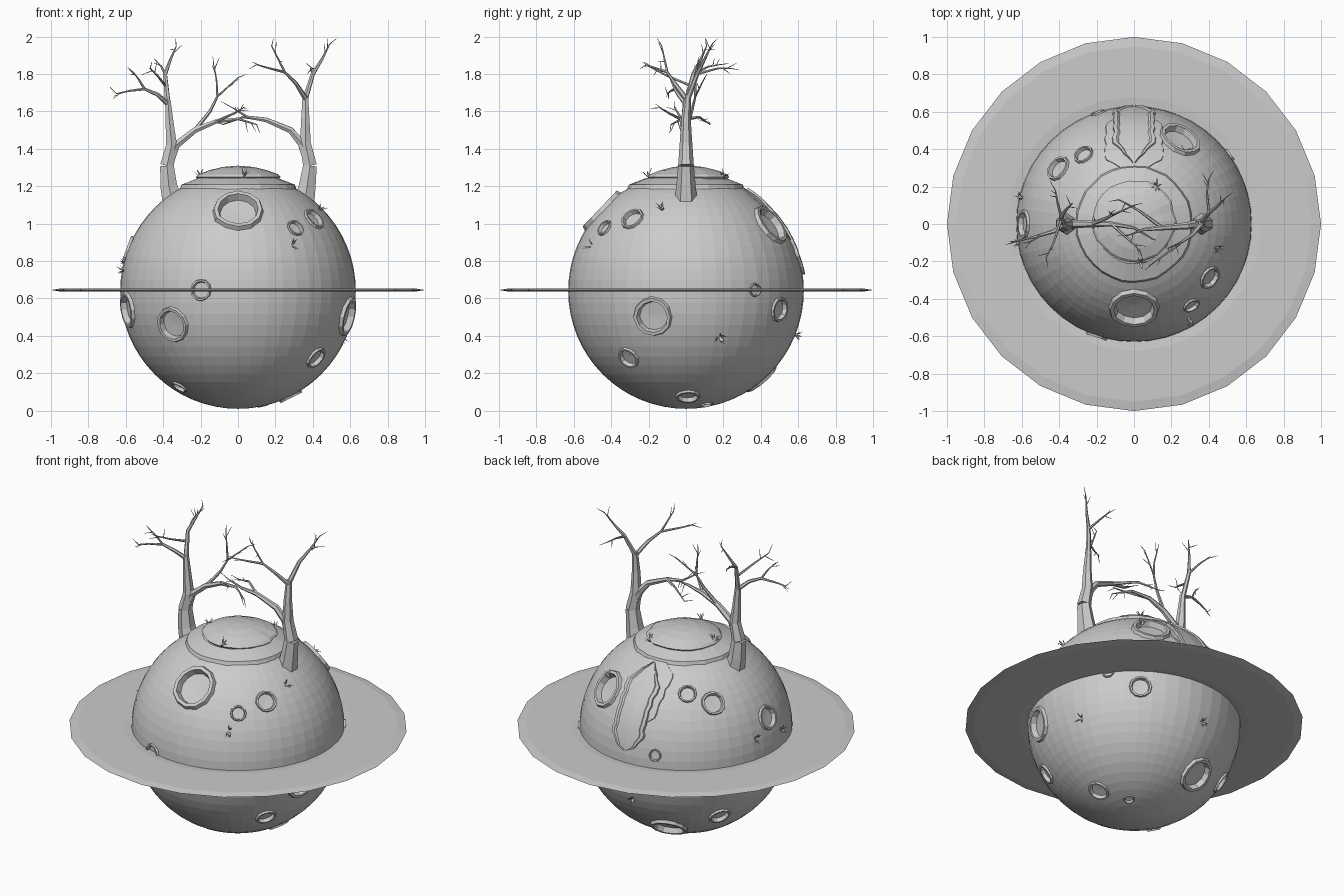
import bpy, bmesh, math, random
from mathutils import Vector, Matrix

random.seed(4)
if "Cube" in bpy.data.objects:
    bpy.data.objects.remove(bpy.data.objects["Cube"], do_unlink=True)

CENTRE = Vector((0, 0, 0.64))
RADIUS = 0.63

stone = bpy.data.materials.new("stone_grey")
stone.use_nodes = True
stone.diffuse_color = (0.6, 0.6, 0.6, 1)
stone.node_tree.nodes["Principled BSDF"].inputs["Base Color"].default_value = (0.6, 0.6, 0.6, 1)


def finish(name, bm, fix=True):
    """Turn a bmesh into a named object."""
    if fix:
        bmesh.ops.recalc_face_normals(bm, faces=bm.faces[:])
    mesh = bpy.data.meshes.new(name)
    bm.to_mesh(mesh)
    bm.free()
    mesh.materials.append(stone)
    ob = bpy.data.objects.new(name, mesh)
    bpy.context.collection.objects.link(ob)
    return ob


def lathe(bm, profile, sides, matrix=Matrix(), jitter=0.0):
    """Spin (radius, height) pairs about the local z axis."""
    wobble = [1 + random.uniform(-jitter, jitter) for _ in range(sides)]
    rows = []
    for r, z in profile:
        if r == 0:
            rows.append([bm.verts.new(matrix @ Vector((0, 0, z)))] * sides)
            continue
        rows.append([bm.verts.new(matrix @ Vector((
            r * w * math.cos(math.tau * i / sides),
            r * w * math.sin(math.tau * i / sides), z)))
            for i, w in enumerate(wobble)])
    for a, b in zip(rows, rows[1:]):
        for i in range(sides):
            j = (i + 1) % sides
            corners = list(dict.fromkeys((a[i], a[j], b[j], b[i])))
            bm.faces.new(corners)


def on_surface(p):
    """Matrix at the planet surface below p, local z pointing outward."""
    n = (Vector(p) - CENTRE).normalized()
    return Matrix.Translation(CENTRE + n * RADIUS) @ n.to_track_quat('Z', 'Y').to_matrix().to_4x4()


# Crater places and outer radii
craters = [
    ((0, -0.45, 1.07), 0.14), ((-0.35, -0.49, 0.46), 0.1), ((0.41, -0.29, 1.03), 0.068),
    ((0.31, -0.44, 0.98), 0.05), ((-0.2, -0.6, 0.645), 0.06), ((-0.59, -0.19, 0.54), 0.1),
    ((0.59, -0.18, 0.5), 0.11), ((0.42, -0.31, 0.28), 0.065), ((-0.31, -0.19, 0.13), 0.045),
    ((0.37, 0.5, 0.54), 0.07), ((0.51, 0.37, 0.645), 0.038), ((0.28, 0.01, 0.08), 0.068),
    ((0.13, 0.11, 0.04), 0.035), ((0.25, 0.46, 1.0), 0.12), ((-0.41, 0.3, 1.02), 0.075),
    ((-0.27, 0.37, 1.07), 0.057), ((-0.59, 0, 0.86), 0.08), ((-0.19, 0.59, 0.73), 0.04),
    ((-0.15, 0.39, 0.18), 0.115), ((-0.44, 0.28, 0.28), 0.07)]

# Planet body with crater holes cut out
bm = bmesh.new()
bmesh.ops.create_uvsphere(bm, u_segments=48, v_segments=32, radius=RADIUS,
                          matrix=Matrix.Translation(CENTRE))
planet = finish("planet", bm)
bm = bmesh.new()
for place, r in craters:
    lathe(bm, [(0, -0.5 * r), (0.82 * r, -0.5 * r), (0.82 * r, 0.05), (0, 0.05)], 12, on_surface(place))
cutter = finish("crater_cutter", bm)
cutter.hide_render = True
cut = planet.modifiers.new("craters", 'BOOLEAN')
cut.operation, cut.solver, cut.object = 'DIFFERENCE', 'EXACT', cutter
bpy.context.view_layer.update()
holed = bpy.data.meshes.new_from_object(planet.evaluated_get(bpy.context.evaluated_depsgraph_get()))
planet.modifiers.clear()
planet.data = holed
bpy.data.objects.remove(cutter, do_unlink=True)

# Crater rims and floors
bm = bmesh.new()
for place, r in craters:
    drop = r * r / (2 * RADIUS)
    lathe(bm, [(r, -drop - 0.008), (0.93 * r, 0.008), (0.78 * r, 0.008),
               (0.7 * r, -0.22 * r), (0, -0.25 * r)], 12, on_surface(place), 0.03)
finish("crater_rims", bm)

# Flat ring around the planet
bm = bmesh.new()
lathe(bm, [(0.6, 0), (0.68, 0.008), (0.95, 0.008), (1, 0), (0.95, -0.008), (0.68, -0.008), (0.6, 0)],
      24, Matrix.Translation((0, 0, 0.645)))
finish("ring", bm)

# Summit: a shallow terrace and a raised cap
bm = bmesh.new()
lathe(bm, [(0.315, 1.18), (0.305, 1.208), (0.21, 1.245)], 32, jitter=0.01)
finish("summit_terrace", bm)
bm = bmesh.new()
lathe(bm, [(0.205, 1.23), (0.222, 1.25), (0.21, 1.263), (0.15, 1.286), (0.08, 1.303), (0, 1.31)],
      26, Matrix.Translation((0, 0.015, 0)), 0.03)
finish("summit_cap", bm)


def strip(name, top, bottom, width, columns, rows, jitter):
    """Sheet lying down the back of the planet, pointed above and round below."""
    bm = bmesh.new()
    grid = []
    for i in range(rows + 1):
        t = i / rows
        angle = math.radians(top + (bottom - top) * t)
        w = width * min(1, 0.05 + t * 4, 0.05 + math.sqrt(max(0, 1 - t) * 5))
        w *= 1 + random.uniform(-jitter, jitter)
        row = []
        for side, lift in columns:
            x = side * w
            flat = math.sqrt(RADIUS ** 2 - x * x)
            d = Vector((x, flat * math.cos(angle), flat * math.sin(angle)))
            row.append(bm.verts.new(CENTRE + d.normalized() * (RADIUS + lift)))
        grid.append(row)
    for a, b in zip(grid, grid[1:]):
        for j in range(len(columns) - 1):
            bm.faces.new((a[j], a[j + 1], b[j + 1], b[j]))
    return finish(name, bm)


# Stream bed on the back, with its low banks
half = [(-1, -0.012), (-0.93, 0.014), (-0.76, 0.014), (-0.68, 0.005)]
strip("stream_bed", 59, 8, 0.115, half + [(0, 0.005)] + [(-s, h) for s, h in reversed(half)], 28, 0.06)
strip("stream_banks", 66, 22, 0.16,
      [(-1, -0.008), (-0.95, 0.004), (-0.4, 0.004), (0.4, 0.004), (0.95, 0.004), (1, -0.008)], 18, 0.04)


def branch(curve, points, r0, r1, twigs=0):
    """Tapered limb through the points, with small twigs at its tip."""
    points = [Vector(p) for p in points]
    spline = curve.splines.new('POLY')
    spline.use_smooth = False
    spline.points.add(len(points) - 1)
    for i, p in enumerate(points):
        spline.points[i].co = (*p, 1)
        spline.points[i].radius = r0 + (r1 - r0) * i / (len(points) - 1)
    along = (points[-1] - points[-2]).normalized()
    for k in range(twigs):
        start = points[-1].lerp(points[-2], 0.3 * k)
        lean = Vector([random.uniform(-0.8, 0.8) for _ in range(3)])
        tip = start + (along + lean).normalized() * random.uniform(0.04, 0.07)
        tip.z = min(tip.z, 1.99)
        branch(curve, [start, tip], r1, 0.001)


def tree(name, trunk, limbs):
    curve = bpy.data.curves.new(name, 'CURVE')
    curve.dimensions = '3D'
    curve.bevel_depth, curve.bevel_resolution, curve.use_fill_caps = 1, 1, True
    branch(curve, trunk[:3], 0.062, 0.042)
    branch(curve, trunk[2:], 0.042, 0.017)
    for points, r0 in limbs:
        branch(curve, points, r0, 0.003, 3)
    temp = bpy.data.objects.new(name + "_path", curve)
    bpy.context.collection.objects.link(temp)
    bpy.context.view_layer.update()
    mesh = bpy.data.meshes.new_from_object(temp.evaluated_get(bpy.context.evaluated_depsgraph_get()))
    bpy.data.objects.remove(temp, do_unlink=True)
    mesh.materials.clear()
    mesh.materials.append(stone)
    bpy.context.collection.objects.link(bpy.data.objects.new(name, mesh))


# The two bare trees, whose inner limbs meet in an arch
tree("left_tree",
     [(0.355, 0, 1.12), (0.37, 0, 1.2), (0.385, 0, 1.31), (0.36, 0, 1.43), (0.36, 0, 1.56), (0.36, 0.01, 1.69)],
     [([(0.38, 0, 1.32), (0.34, 0, 1.43), (0.28, -0.01, 1.5), (0.15, -0.02, 1.555), (0.05, -0.03, 1.57), (-0.03, -0.06, 1.62)], 0.03),
      ([(0.15, -0.02, 1.555), (0.03, 0.07, 1.57), (-0.08, 0.13, 1.53)], 0.011),
      ([(0.36, 0.01, 1.67), (0.4, 0.06, 1.8), (0.45, 0.1, 1.88), (0.49, 0.14, 1.96)], 0.016),
      ([(0.4, 0.06, 1.8), (0.39, 0.17, 1.83), (0.4, 0.24, 1.83)], 0.008),
      ([(0.36, 0, 1.67), (0.31, -0.06, 1.75), (0.25, -0.1, 1.81), (0.18, -0.13, 1.95)], 0.014),
      ([(0.25, -0.1, 1.81), (0.17, -0.16, 1.83), (0.1, -0.21, 1.85)], 0.008)])
tree("right_tree",
     [(-0.35, 0, 1.12), (-0.37, 0, 1.2), (-0.38, 0, 1.31), (-0.355, 0, 1.42), (-0.365, 0, 1.53), (-0.375, 0, 1.66)],
     [([(-0.37, 0, 1.32), (-0.33, 0, 1.42), (-0.23, 0, 1.5), (-0.12, 0, 1.545), (0, -0.02, 1.56), (0.1, -0.08, 1.53)], 0.028),
      ([(-0.23, 0, 1.5), (-0.15, 0.03, 1.6), (-0.11, 0.05, 1.68), (0, 0.1, 1.78)], 0.012),
      ([(-0.11, 0.05, 1.68), (-0.115, 0.05, 1.77), (-0.13, 0.06, 1.85)], 0.007),
      ([(-0.12, 0, 1.545), (-0.02, -0.09, 1.59), (0.03, -0.14, 1.62)], 0.009),
      ([(-0.375, 0, 1.64), (-0.39, 0.04, 1.8), (-0.36, 0.08, 1.88), (-0.33, 0.11, 1.95)], 0.016),
      ([(-0.39, 0.04, 1.8), (-0.41, 0.12, 1.84), (-0.42, 0.18, 1.85)], 0.008),
      ([(-0.375, 0, 1.64), (-0.43, -0.04, 1.69), (-0.5, -0.06, 1.72), (-0.58, -0.08, 1.71), (-0.65, -0.1, 1.695)], 0.014),
      ([(-0.5, -0.06, 1.72), (-0.53, -0.08, 1.77), (-0.56, -0.1, 1.81)], 0.007),
      ([(-0.39, 0.02, 1.74), (-0.43, -0.1, 1.79), (-0.47, -0.18, 1.83)], 0.008)])

# Grass tufts
tufts = [(0.45, -0.13, 1.09), (0.29, -0.5, 0.88), (-0.61, -0.1, 0.75), (0.57, 0.18, 0.39),
         (0.12, 0.2, 1.25), (0.27, 0.4, 1.05), (-0.2, 0, 1.25), (-0.6, 0.14, 0.78),
         (-0.03, 0.58, 0.41), (0.03, -0.2, 1.25)]
bm = bmesh.new()
for place in tufts:
    m = on_surface(place)
    base = 0.015 if place[2] > 1.2 else -0.003
    for _ in range(9):
        a = random.uniform(0, math.tau)
        out = Vector((math.cos(a), math.sin(a), 0))
        side = Vector((-out.y, out.x, 0)) * 0.003
        root = out * 0.006 + Vector((0, 0, base))
        mid = root + out * 0.012 + Vector((0, 0, 0.022))
        tip = mid + out * random.uniform(0.01, 0.025) + Vector((0, 0, random.uniform(0.005, 0.025)))
        v = [bm.verts.new(m @ p) for p in (root - side, root + side, mid + side, mid - side, tip)]
        bm.faces.new(v[:4])
        bm.faces.new((v[3], v[2], v[4]))
finish("grass_tufts", bm, False)
